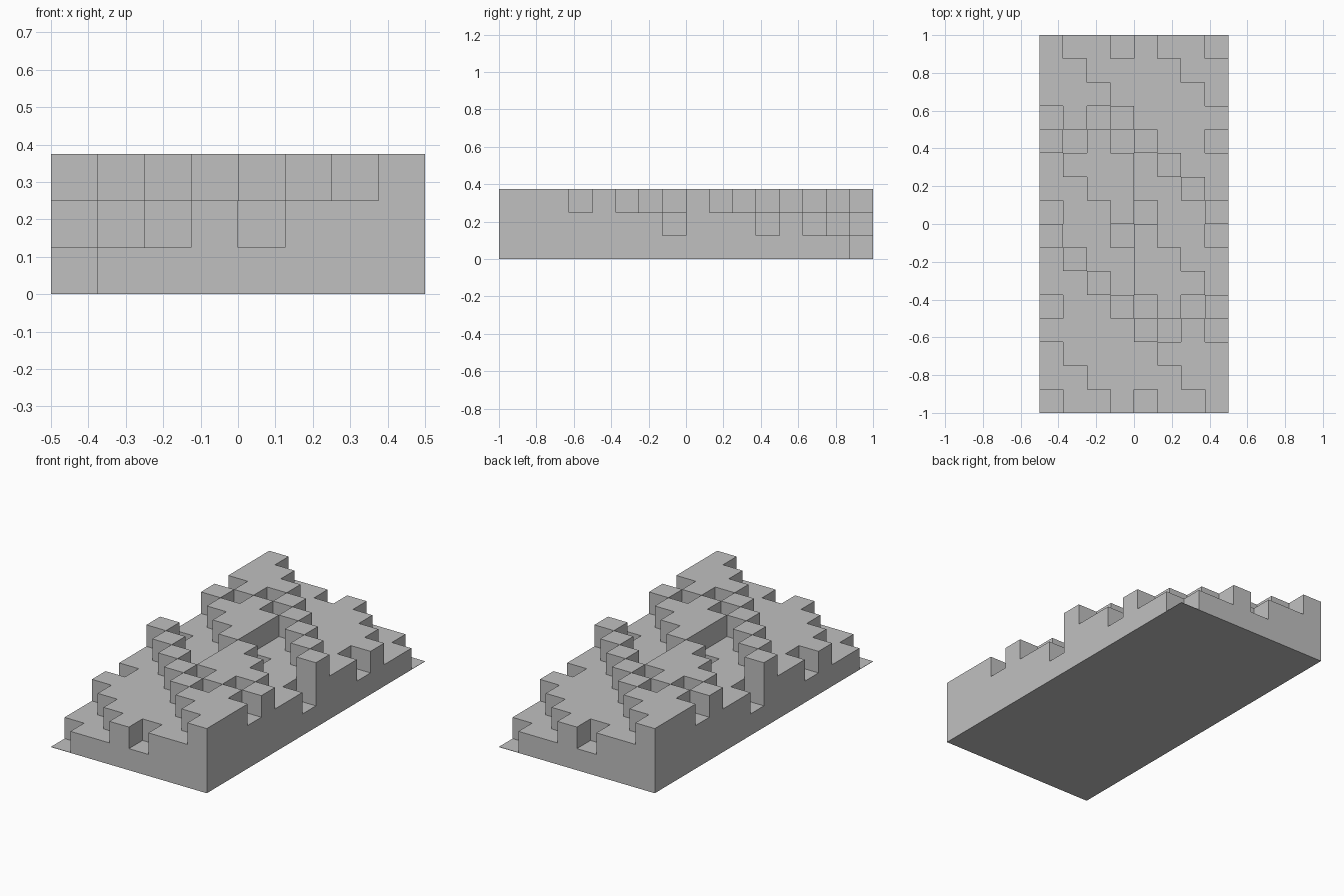
import bpy
import bmesh

cube = bpy.data.objects.get("Cube")
if cube:
    bpy.data.objects.remove(cube, do_unlink=True)

CELL = 0.125        # edge length of one block
COLS, ROWS = 8, 16  # one column per 3-bit word, one row per 4-bit word
FLOOR = 0.002       # thickness of the bare corner cells


def common_length(a, b):
    """Length of the longest common subsequence of two words."""
    if not a or not b:
        return 0
    if a[-1] == b[-1]:
        return common_length(a[:-1], b[:-1]) + 1
    return max(common_length(a[:-1], b), common_length(a, b[:-1]))


def height(i, j):
    """Terrace height of a cell; zero outside the block."""
    if not (0 <= i < COLS and 0 <= j < ROWS):
        return 0.0
    steps = common_length(format(COLS - 1 - i, "03b"), format(j, "04b"))
    return max(steps * CELL, FLOOR)


def corner(i, j, z):
    return ((i - COLS / 2) * CELL, (j - ROWS / 2) * CELL, z)


bm = bmesh.new()


def quad(*points):
    bm.faces.new([bm.verts.new(p) for p in points])


# Underside
quad(corner(0, 0, 0), corner(0, ROWS, 0), corner(COLS, ROWS, 0), corner(COLS, 0, 0))

for i in range(COLS):
    for j in range(ROWS):
        h = height(i, j)
        # Flat top of the cell, counter-clockwise
        ring = [(i, j), (i + 1, j), (i + 1, j + 1), (i, j + 1)]
        quad(*[corner(*p, h) for p in ring])
        # Walls down to each lower neighbour: front, right, back, left
        neighbours = [(i, j - 1), (i + 1, j), (i, j + 1), (i - 1, j)]
        for k, n in enumerate(neighbours):
            low = height(*n)
            if low < h:
                p, q = ring[k], ring[(k + 1) % 4]
                quad(corner(*p, low), corner(*q, low), corner(*q, h), corner(*p, h))

bmesh.ops.remove_doubles(bm, verts=bm.verts, dist=0.0005)

# Single stepped block object
mesh = bpy.data.meshes.new("stepped_block")
bm.to_mesh(mesh)
bm.free()
block = bpy.data.objects.new("stepped_block", mesh)
bpy.context.collection.objects.link(block)

# Plain grey material
grey = bpy.data.materials.new("plain_grey")
grey.use_nodes = True
colour = (0.53, 0.53, 0.53, 1)
grey.diffuse_color = colour
grey.node_tree.nodes["Principled BSDF"].inputs["Base Color"].default_value = colour
mesh.materials.append(grey)
